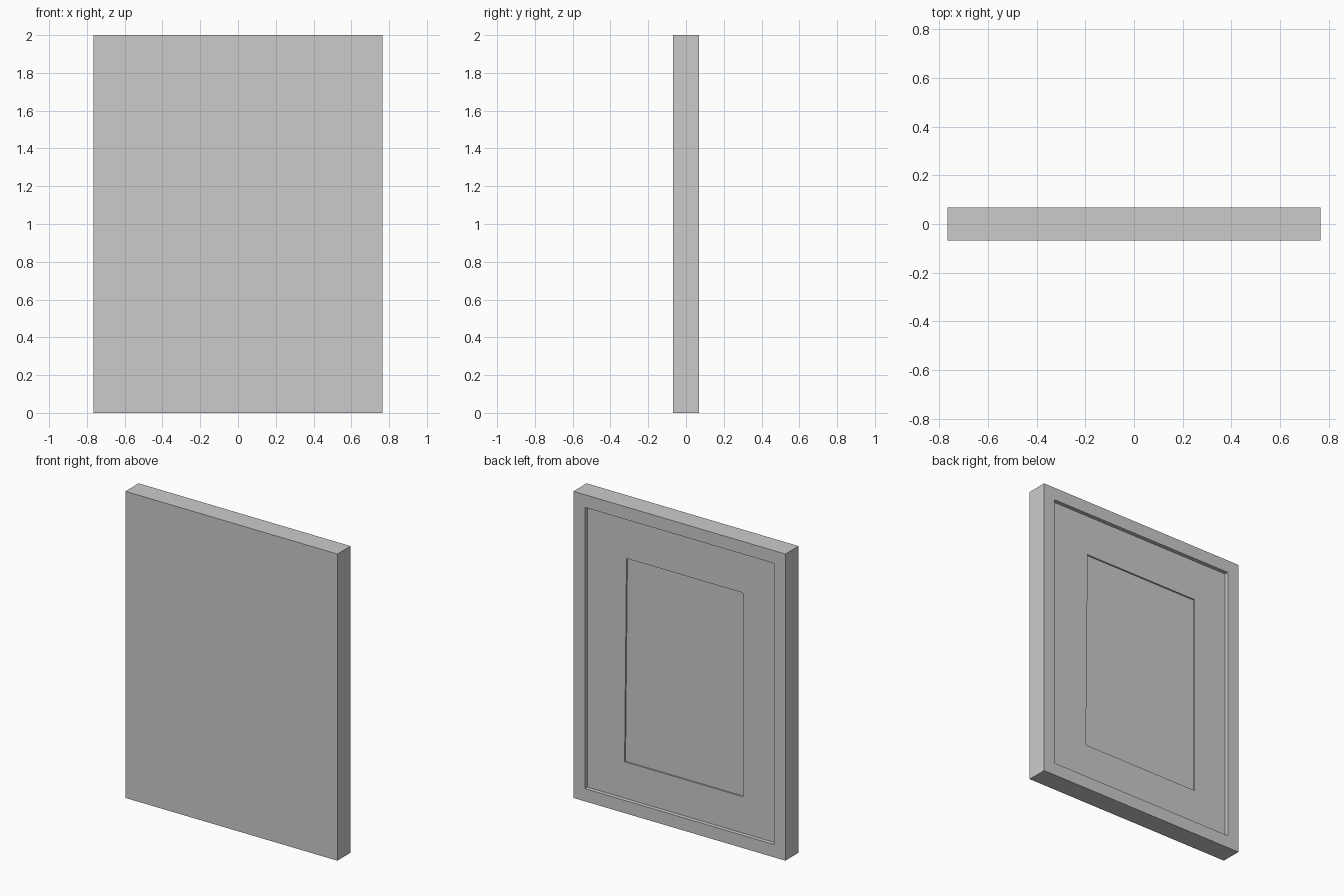
import bpy, bmesh

if "Cube" in bpy.data.objects:
    bpy.data.objects.remove(bpy.data.objects["Cube"])

W, D = 0.765, 0.068      # half width, half depth
BORDER = 0.083           # frame border width
FLOOR = D - 0.026        # level of the recessed mount
PICTURE = FLOOR - 0.01   # level of the picture behind the mount


def rect(x0, x1, z0, z1, x1_top=None):
    """Corner loop; the top +x corner may differ slightly."""
    return [(x0, z0), (x1, z0), (x1 if x1_top is None else x1_top, z1), (x0, z1)]


def loft(name, sections):
    """Bridge successive (outline, y) loops and cap both ends."""
    bm = bmesh.new()
    loops = [[bm.verts.new((x, y, z)) for x, z in pts] for pts, y in sections]
    for a, b in zip(loops, loops[1:]):
        for i in range(4):
            j = (i + 1) % 4
            bm.faces.new((a[i], a[j], b[j], b[i]))
    bm.faces.new(loops[0])
    bm.faces.new(loops[-1])
    bmesh.ops.recalc_face_normals(bm, faces=bm.faces)
    mesh = bpy.data.meshes.new(name)
    bm.to_mesh(mesh)
    bm.free()
    ob = bpy.data.objects.new(name, mesh)
    bpy.context.collection.objects.link(ob)
    return ob


outer = rect(-W, W, 0, 2)
opening = rect(-W + BORDER, W - BORDER, BORDER, 2 - BORDER)
window = rect(-0.442, 0.414, 0.32, 1.65, 0.40)

# Framed panel: flat front, stepped recesses on the back
loft("framed_panel", [
    (outer, -D), (outer, D),
    (opening, D), (opening, FLOOR),
    (window, FLOOR), (window, PICTURE),
])
